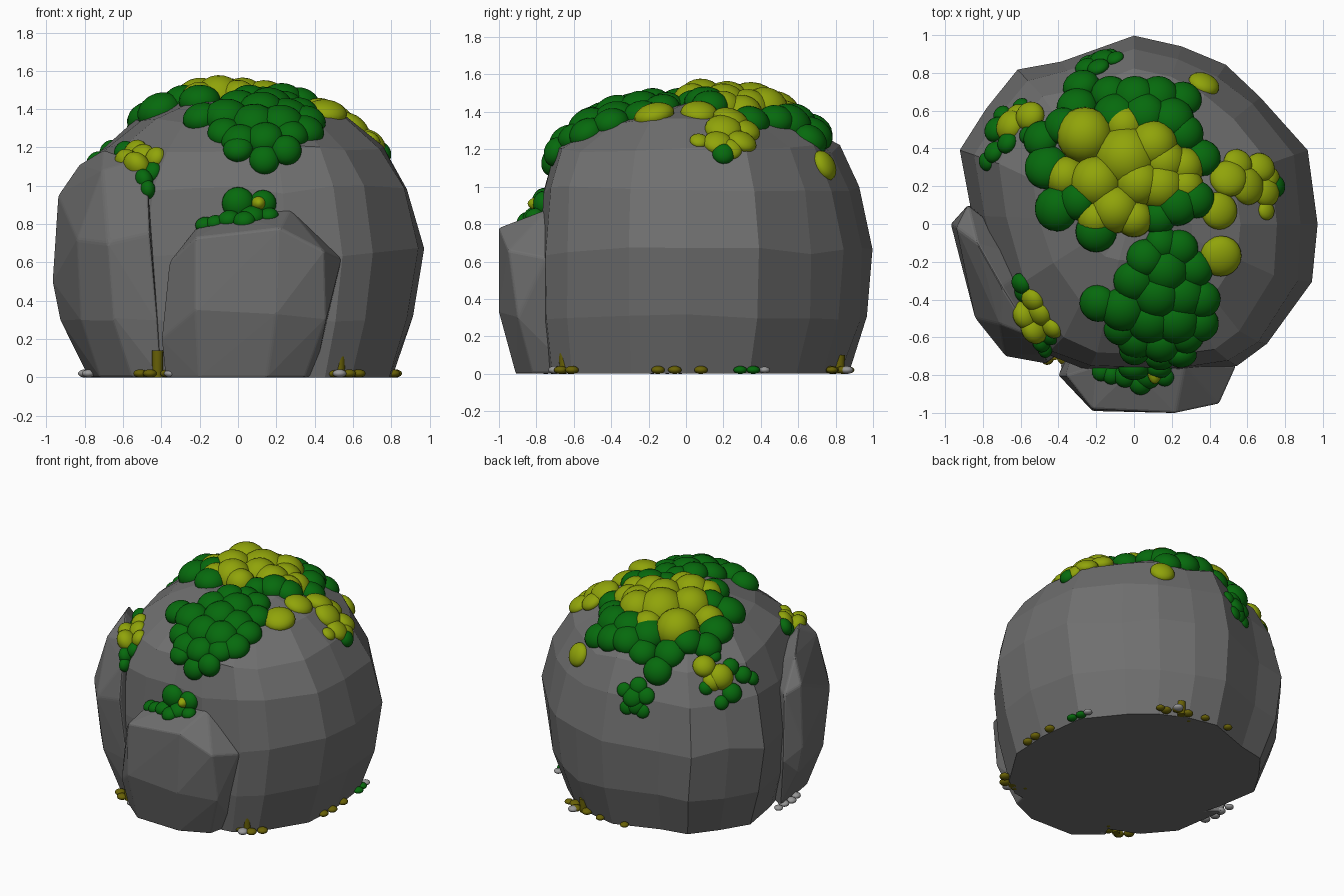
import bpy, bmesh, math, random
from mathutils import Vector, Matrix
from mathutils.bvhtree import BVHTree

if "Cube" in bpy.data.objects:
    bpy.data.objects.remove(bpy.data.objects["Cube"])
random.seed(4)

def material(name, rgb):
    m = bpy.data.materials.new(name)
    m.diffuse_color = (*rgb, 1)
    m.use_nodes = True
    m.node_tree.nodes["Principled BSDF"].inputs["Base Color"].default_value = m.diffuse_color
    return m

ROCK = material("rock_grey", (0.16, 0.16, 0.16))
GREEN = material("moss_green", (0.002, 0.145, 0.004))
LIME = material("moss_lime", (0.28, 0.37, 0.003))
OLIVE = material("ground_olive", (0.14, 0.12, 0.002))
PEBBLE = material("pebble_grey", (0.31, 0.31, 0.31))

def finish(bm, name, mat, smooth=False):
    me = bpy.data.meshes.new(name)
    bm.to_mesh(me)
    bm.free()
    me.materials.append(mat)
    for p in me.polygons:
        p.use_smooth = smooth
    ob = bpy.data.objects.new(name, me)
    bpy.context.collection.objects.link(ob)
    return ob

# main boulder: one plan outline (angle, radius), scaled at each height
OUTLINE = [(0, .97), (23, 1.0), (45, .96), (60, .97), (75, .98), (90, 1.0), (114, .95),
           (127, 1.03), (142, 1.0), (157, 1.01), (177, .87), (205, .82), (235, .84),
           (252, .81), (270, .78), (288, .83), (306, .93), (318, .96), (342, 1.0)]
# height, side scale, front scale, back scale
RINGS = [(0, .83, .95, .87), (.3, .94, 1, .98), (.65, 1, 1, 1), (.98, .92, .97, .935),
         (1.2, .78, .88, .82), (1.35, .58, .6, .6), (1.43, .32, .25, .32)]
bm = bmesh.new()
rows = []
for z, side, front, back in RINGS:
    row = []
    for a, r in OUTLINE:
        a = math.radians(a)
        free = 0 if z == 0 else 1
        r *= 1 + random.uniform(-.014, .004) * free
        x, y = r * math.cos(a) * side, r * math.sin(a)
        y *= back if y > 0 else front
        row.append(bm.verts.new((x, y, z + random.uniform(-.025, .025) * free)))
    rows.append(row)
n = len(OUTLINE)
for lo, hi in zip(rows, rows[1:]):
    for i in range(n):
        j = (i + 1) % n
        bm.faces.new((lo[i], lo[j], hi[j], hi[i]))
bm.faces.new(rows[0][::-1])
peak = bm.verts.new((0, .1, 1.46))
for i in range(n):
    bm.faces.new((rows[-1][i], rows[-1][(i + 1) % n], peak))
bmesh.ops.recalc_face_normals(bm, faces=bm.faces)
boulder = finish(bm, "main_boulder", ROCK)

# side boulders: convex chunks leaning on the main one
def chunk(name, pts):
    bm = bmesh.new()
    for p in pts:
        bm.verts.new(p)
    res = bmesh.ops.convex_hull(bm, input=bm.verts)
    junk = [v for v in set(res["geom_interior"]) | set(res["geom_unused"])
            if isinstance(v, bmesh.types.BMVert)]
    bmesh.ops.delete(bm, geom=junk, context='VERTS')
    bmesh.ops.recalc_face_normals(bm, faces=bm.faces)
    ob = finish(bm, name, ROCK)
    bev = ob.modifiers.new("soft_edges", 'BEVEL')
    bev.width, bev.segments, bev.angle_limit = .012, 2, math.radians(15)
    return ob

left = chunk("left_boulder", [
    (-.78, 0, 0), (-.72, -.4, 0), (-.55, -.6, 0), (-.4, -.66, 0), (-.5, -.2, 0),
    (-.93, 0, .3), (-.82, -.45, .3), (-.65, -.66, .3), (-.42, -.71, .3),
    (-.97, 0, .5), (-.94, -.02, .95), (-.84, -.5, .72), (-.68, -.7, .7), (-.46, -.74, .75),
    (-.83, -.1, 1.11), (-.7, -.33, 1.19), (-.71, -.53, 1.08), (-.53, -.6, 1.13),
    (-.47, -.69, 1.0), (-.88, .1, .9), (-.87, .1, .4), (-.5, -.2, .9)])
front = chunk("front_boulder", [
    (-.38, -.75, 0), (-.2, -.9, 0), (.15, -.91, 0), (.35, -.82, 0), (.4, -.6, 0), (-.3, -.6, 0),
    (-.4, -.8, .2), (-.22, -.99, .35), (.2, -1, .33), (.46, -.9, .3),
    (-.36, -.8, .6), (-.22, -.98, .73), (.22, -1, .78), (.45, -.95, .66), (.54, -.75, .62),
    (-.2, -.75, .8), (.27, -.74, .88), (0, -.76, .85)])

# surface lookup so that moss sits on the rock
verts, polys = [], []
for ob in (boulder, left, front):
    k = len(verts)
    verts += [v.co.copy() for v in ob.data.vertices]
    polys += [[k + i for i in p.vertices] for p in ob.data.polygons]
tree = BVHTree.FromPolygons(verts, polys)

def ball(bm, pos, normal, r, flat):
    rot = Vector((0, 0, 1)).rotation_difference(normal).to_matrix().to_4x4()
    m = Matrix.Translation(pos) @ rot @ Matrix.Diagonal((r, r, r * flat, 1))
    bmesh.ops.create_uvsphere(bm, u_segments=20, v_segments=12, radius=1, matrix=m)

def moss(name, mat, spots, flat=.78):
    """spots: (x, y, r) dropped from above, or (x, y, z, r) snapped to the rock."""
    bm = bmesh.new()
    for s in spots:
        if len(s) == 3:
            hit = tree.ray_cast(Vector((s[0], s[1], 3)), Vector((0, 0, -1)))
        else:
            hit = tree.find_nearest(Vector(s[:3]))
        if hit[0] is not None:
            ball(bm, hit[0], hit[1], s[-1], flat)
    finish(bm, name, mat, True)

moss("front_green_moss", GREEN, [
    (.15, -.1, .09), (.24, -.13, .1), (.06, -.18, .1), (.32, -.24, .1), (.17, -.25, .12),
    (0, -.3, .11), (.12, -.38, .12), (.26, -.38, .12), (.36, -.4, .1), (-.19, -.42, .1),
    (-.06, -.45, .12), (.08, -.52, .12), (.23, -.52, .12), (.35, -.53, .1), (-.07, -.56, .09),
    (.01, -.62, .1), (.14, -.64, .1), (.28, -.6, .09), (.14, -.69, 1.13, .08),
    (.25, -.68, 1.18, .08), (0, -.68, 1.2, .08)])
moss("back_green_moss", GREEN, [
    (-.28, .73, .1), (-.13, .69, .1), (0, .68, .11), (.13, .68, .11), (.26, .66, .1),
    (-.3, .62, .11), (-.1, .58, .12), (.05, .58, .12), (.2, .56, .12), (.27, .48, .1),
    (.36, .35, .1), (-.49, .45, .1), (-.46, .3, .12), (-.41, .08, .12), (-.3, .12, .1),
    (-.2, -.04, .11), (.33, .13, .1), (.23, .1, .11), (.13, .03, .09), (-.38, .52, .1)])
moss("top_lime_moss", LIME, [
    (-.26, .47, .15), (-.04, .35, .17), (.1, .42, .13), (-.05, .52, .11), (.26, .3, .11),
    (.27, .2, .1), (-.36, .25, .11), (-.2, .22, .14), (.02, .22, .13), (.14, .2, .13),
    (-.1, .08, .13), (-.2, .03, .1), (0, .03, .1), (.16, .33, .12)], .95)
moss("right_lime_moss", LIME, [
    (.45, .07, .1), (.46, -.17, .11), (.5, .24, .1), (.55, .32, .08), (.6, .2, .1),
    (.67, .3, .08), (.7, .17, .08), (.73, .24, .06), (.7, .07, .05), (.37, .74, .085)], .6)
moss("right_green_moss", GREEN, [(.75, .2, .06)])
moss("back_left_lime_moss", LIME, [(-.55, .57, .08), (-.65, .52, .09), (-.62, .57, .07)])
moss("back_left_green_moss", GREEN, [
    (-.73, .5, .07), (-.6, .62, .05), (-.74, .38, .06), (-.67, .43, .06), (-.78, .33, .05),
    (-.56, .47, .05), (-.7, .58, .05)])
moss("back_small_green_moss", GREEN, [
    (-.18, .9, 1.0, .07), (-.11, .9, 1.04, .05), (-.27, .88, 1.03, .06), (-.21, .92, .94, .06),
    (-.15, .93, .92, .05), (-.2, .86, 1.08, .06), (-.26, .91, .91, .05)], .6)
moss("left_lime_moss", LIME, [
    (-.56, -.42, 1.19, .07), (-.53, -.49, 1.16, .08), (-.5, -.55, 1.12, .08),
    (-.57, -.48, 1.12, .08), (-.47, -.58, 1.17, .06)])
moss("left_green_moss", GREEN, [
    (-.6, -.32, 1.18, .06), (-.6, -.38, 1.15, .06), (-.49, -.62, 1.03, .06),
    (-.48, -.66, .98, .05), (-.47, -.6, 1.08, .06)])
moss("ledge_green_moss", GREEN, [
    (-.18, -.79, .82, .05), (-.13, -.81, .84, .05), (-.06, -.82, .87, .06), (0, -.79, .91, .085),
    (.07, -.82, .88, .07), (.13, -.8, .91, .07), (.16, -.82, .87, .05), (.03, -.86, .85, .06)])
moss("ledge_lime_moss", LIME, [(.11, -.83, .91, .042)], 2.0)

# ground litter: flattened blobs around the base
def litter(name, mat, spots):
    bm = bmesh.new()
    for x, y, r in spots:
        ball(bm, Vector((x, y, .02)), Vector((0, 0, 1)), r, .6)
    finish(bm, name, mat, True)

STUMPS = [(.53, -.65, .13), (-.42, -.69, .14), (.27, .82, .1)]
around = [(-.09, .03), (-.04, -.02), (.05, -.02), (.1, .04)]
litter("olive_litter", OLIVE,
       [(x + dx, y + dy * (1 if y < 0 else -1), .036) for x, y, _ in STUMPS for dx, dy in around]
       + [(.81, -.15, .036), (.82, -.06, .036), (.81, .08, .036), (.42, .78, .03),
          (.1, .87, .03), (-.1, .87, .03)])
litter("pebbles", PEBBLE, [
    (.53, -.7, .036), (-.35, -.75, .036), (-.3, -.78, .03), (-.8, -.1, .035), (-.79, -.03, .035),
    (-.8, .05, .03), (-.78, -.18, .035), (.76, .42, .03), (.33, .86, .035)])
litter("green_litter", GREEN, [(.77, .36, .036), (.79, .29, .036)])

# short upright stems
for i, (x, y, h) in enumerate(STUMPS):
    bm = bmesh.new()
    bmesh.ops.create_cone(bm, cap_ends=True, segments=16, radius1=.026, radius2=.03, depth=h,
                          matrix=Matrix.Translation((x, y, h / 2)))
    stem = finish(bm, f"stem_{i + 1}", OLIVE)
    for p in stem.data.polygons:
        p.use_smooth = abs(p.normal.z) < .5
